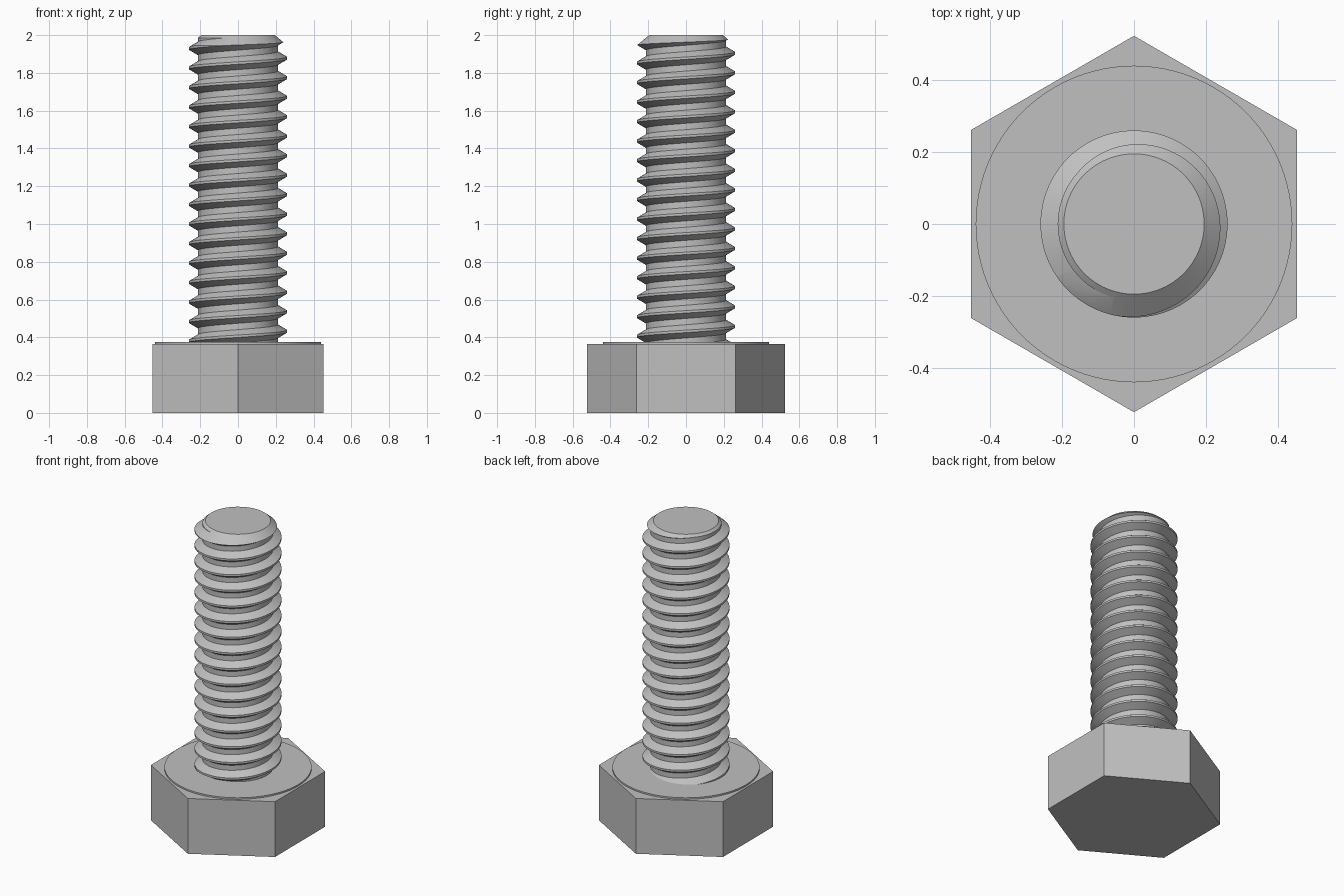
import bpy, bmesh, math

cube = bpy.data.objects.get("Cube")
if cube:
    bpy.data.objects.remove(cube, do_unlink=True)

steel = bpy.data.materials.new("grey_steel")
steel.use_nodes = True
steel.diffuse_color = (0.53, 0.53, 0.53, 1)
steel.node_tree.nodes["Principled BSDF"].inputs["Base Color"].default_value = (0.53, 0.53, 0.53, 1)

HEAD_TOP, FACE_TOP, TIP = 0.365, 0.375, 2.0
CREST_R, ROOT_R, PITCH = 0.26, 0.212, 0.1033
SEGMENTS = 96


def make_object(name, bm):
    bmesh.ops.recalc_face_normals(bm, faces=bm.faces)
    mesh = bpy.data.meshes.new(name)
    bm.to_mesh(mesh)
    bm.free()
    mesh.materials.append(steel)
    obj = bpy.data.objects.new(name, mesh)
    bpy.context.collection.objects.link(obj)
    return obj


def activate(obj):
    bpy.ops.object.select_all(action='DESELECT')
    obj.select_set(True)
    bpy.context.view_layer.objects.active = obj


def lathe(name, profile, sides, turn=0.0):
    """Closed solid from (radius, height) rings."""
    bm = bmesh.new()
    rings = []
    for r, z in profile:
        angles = [turn + math.tau * i / sides for i in range(sides)]
        rings.append([bm.verts.new((r * math.cos(a), r * math.sin(a), z)) for a in angles])
    for low, high in zip(rings, rings[1:]):
        for i in range(sides):
            j = (i + 1) % sides
            bm.faces.new((low[i], low[j], high[j], high[i]))
    bm.faces.new(rings[0])
    bm.faces.new(rings[-1])
    return make_object(name, bm)


def helical_solid(name, first_crest, turns):
    """Right-handed thread, its last column joined to the first one turn up."""
    section = [(-0.035, ROOT_R), (-0.0065, CREST_R), (0.0065, CREST_R), (0.035, ROOT_R)]
    rows = [(first_crest + t * PITCH + dz, r) for t in range(turns) for dz, r in section]
    step = len(section)
    bm = bmesh.new()
    cols = []
    for i in range(SEGMENTS):
        a = math.tau * i / SEGMENTS
        lift = PITCH * i / SEGMENTS
        cols.append([bm.verts.new((r * math.cos(a), r * math.sin(a), z + lift)) for z, r in rows])
    cols.append(cols[0][step:])
    for left, right in zip(cols, cols[1:]):
        for k in range(min(len(left), len(right)) - 1):
            bm.faces.new((left[k], right[k], right[k + 1], left[k + 1]))
    # the last column of faces stops one turn short at the top
    low_z, high_z = rows[0][0], rows[-1][0]
    bottom = bm.verts.new((0, 0, low_z))
    top = bm.verts.new((0, 0, high_z))
    middle = (low_z + high_z) / 2
    for e in [e for e in bm.edges if e.is_boundary]:
        centre = bottom if e.verts[0].co.z < middle else top
        bm.faces.new((e.verts[0], e.verts[1], centre))
    return make_object(name, bm)


# Hexagonal head and its round bearing face
lathe("hex_head", [(0.523, 0), (0.523, HEAD_TOP)], 6, math.pi / 6)
bearing = lathe("bearing_face", [(0.44, HEAD_TOP - 0.02), (0.44, FACE_TOP)], SEGMENTS)

# Threaded shank, trimmed flat at the head and chamfered at the tip
shank = helical_solid("threaded_shank", 1.878 - 18 * PITCH, 22)
trim = lathe("trim_envelope", [(0.32, 0.3), (0.32, TIP - 0.104), (0.195, TIP)], SEGMENTS, 0.01)
trim.hide_render = True
cut = shank.modifiers.new("trim", 'BOOLEAN')
cut.operation = 'INTERSECT'
cut.solver = 'EXACT'
cut.object = trim
activate(shank)
bpy.ops.object.modifier_apply(modifier=cut.name)
bpy.data.objects.remove(trim, do_unlink=True)

for part in (bearing, shank):
    activate(part)
    bpy.ops.object.shade_smooth_by_angle(angle=math.radians(25))
